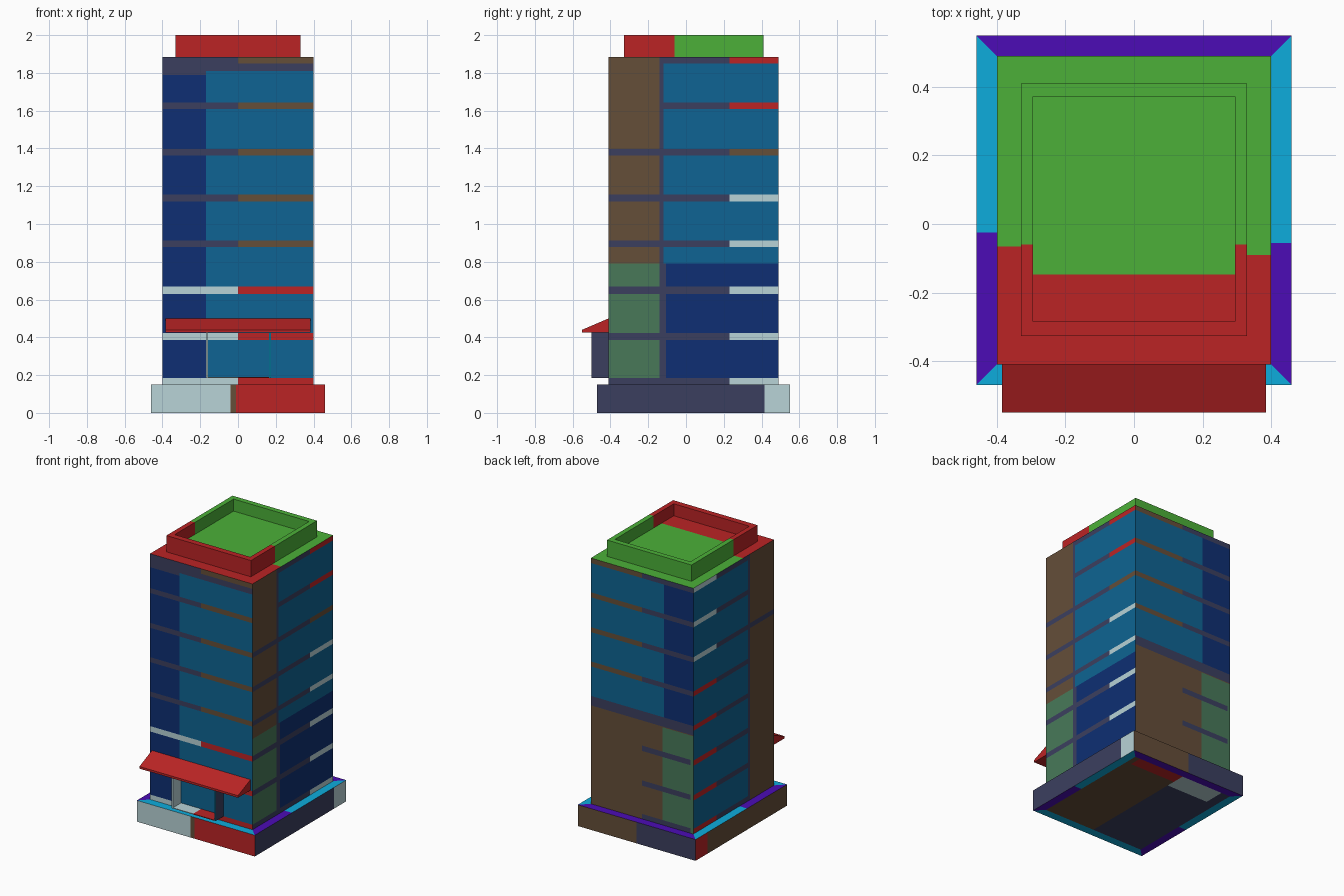
import bpy, bmesh
from mathutils import Vector

if "Cube" in bpy.data.objects:
    bpy.data.objects.remove(bpy.data.objects["Cube"])

# ---------- flat colours (given as sRGB bytes, stored linear) ----------
RGB = {"green": (76, 176, 56), "red": (187, 36, 37), "pale_grey": (184, 211, 215),
       "slate": (59, 63, 95), "brown": (101, 78, 57), "teal": (14, 100, 147),
       "dark_blue": (14, 47, 115), "sage": (72, 121, 89), "cyan": (13, 172, 220),
       "purple": (76, 12, 182)}
NAMES = list(RGB)
MATS = []
for n, c in RGB.items():
    m = bpy.data.materials.new(n)
    lin = [(v / 255 / 12.92) if v < 11 else ((v / 255 + 0.055) / 1.055) ** 2.4 for v in c]
    m.diffuse_color = (*lin, 1)
    m.use_nodes = True
    m.node_tree.nodes["Principled BSDF"].inputs["Base Color"].default_value = m.diffuse_color
    MATS.append(m)


def finish(bm, name):
    me = bpy.data.meshes.new(name)
    bmesh.ops.remove_doubles(bm, verts=bm.verts, dist=1e-5)
    bm.to_mesh(me)
    bm.free()
    for m in MATS:
        me.materials.append(m)
    ob = bpy.data.objects.new(name, me)
    bpy.context.collection.objects.link(ob)
    return ob


def face(bm, pts, normal, colour):
    f = bm.faces.new([bm.verts.new(p) for p in pts])
    f.normal_update()
    if f.normal.dot(Vector(normal)) < 0:
        f.normal_flip()
    f.material_index = NAMES.index(colour)


def painted(bm, pt, normal, rects):
    """Wall cut into a grid by coloured rectangles (u0,u1,v0,v1,colour); last wins."""
    u0, u1, v0, v1, _ = rects[0]
    us = sorted({round(x, 4) for r in rects for x in r[:2] if u0 <= x <= u1})
    vs = sorted({round(x, 4) for r in rects for x in r[2:4] if v0 <= x <= v1})
    for a, b in zip(us, us[1:]):
        for c, d in zip(vs, vs[1:]):
            cu, cv = (a + b) / 2, (c + d) / 2
            col = [r[4] for r in rects if r[0] < cu < r[1] and r[2] < cv < r[3]][-1]
            face(bm, [pt(a, c), pt(b, c), pt(b, d), pt(a, d)], normal, col)


def plane_x(x): return lambda u, v: (x, u, v)
def plane_y(y): return lambda u, v: (u, y, v)
def plane_z(z): return lambda u, v: (u, v, z)


def box(bm, x0, x1, y0, y1, z0, z1, c, **over):
    painted(bm, plane_x(x0), (-1, 0, 0), [(y0, y1, z0, z1, over.get("left", c))])
    painted(bm, plane_x(x1), (1, 0, 0), [(y0, y1, z0, z1, over.get("right", c))])
    painted(bm, plane_y(y0), (0, -1, 0), [(x0, x1, z0, z1, over.get("front", c))])
    painted(bm, plane_y(y1), (0, 1, 0), [(x0, x1, z0, z1, c)])
    painted(bm, plane_z(z0), (0, 0, -1), [(x0, x1, y0, y1, c)])
    painted(bm, plane_z(z1), (0, 0, 1), [(x0, x1, y0, y1, c)])


X, YF, YB = 0.40, -0.41, 0.49           # tower footprint
BX, BF, BB = 0.46, -0.47, 0.55          # plinth footprint
Z0, Z1 = 0.15, 1.885
BANDS = [(.15, .185), (.385, .422), (.63, .668), (.878, .912), (1.12, 1.155),
         (1.362, 1.397), (1.608, 1.643), (1.85, 1.885)]

# ---------- tower: four painted walls and roof deck ----------
bm = bmesh.new()
front = [(-X, X, Z0, Z1, "teal"), (-X, -.17, Z0, Z1, "dark_blue"),
         (-X, X, 1.81, Z1, "slate"), (-X, -.17, 1.79, Z1, "slate")]
for i, (a, b) in enumerate(BANDS):
    front += [(-X, 0, a, b, "pale_grey" if i < 3 else "slate"),
              (0, X, a, b, "red" if i < 3 else "brown")]
painted(bm, plane_y(YF), (0, -1, 0), front)

right = [(YF, YB, Z0, Z1, "slate"), (YF, -.14, .79, Z1, "brown"), (YF, -.14, Z0, .79, "sage"),
         (-.12, YB, .79, Z1, "teal"), (-.105, YB, Z0, .79, "dark_blue")]
for i, (a, b) in enumerate(BANDS):
    right += [(YF if i < 6 else -.14, .23, a, b, "slate"),
              (.23, YB, a, b, "pale_grey" if i < 5 else "brown" if i == 5 else "red")]
painted(bm, plane_x(X), (1, 0, 0), right)

left = [(YF, YB, Z0, Z1, "slate"), (YF, -.14, Z0, Z1, "brown"), (-.12, YB, Z0, Z1, "teal")]
for i, (a, b) in enumerate(BANDS):
    left += [(YF if i == 5 else -.14, .23, a, b, "slate"),
             (.23, YB, a, b, "red" if i < 5 else "pale_grey")]
painted(bm, plane_x(-X), (-1, 0, 0), left)

back = [(-X, X, Z0, Z1, "teal"), (-X, -.17, Z0, Z1, "dark_blue"),
        (-X, X, Z0, .86, "brown"), (-X, -.16, Z0, .84, "sage"), (-X, X, .845, .912, "slate")]
for i, (a, b) in enumerate(BANDS):
    if i < 3:
        back += [(-X + .02, 0, a, b, "slate")]
    elif i > 3:
        back += [(-X, 0, a, b, "slate"), (0, X, a, b, "brown")]
painted(bm, plane_y(YB), (0, 1, 0), back)

painted(bm, plane_z(Z1), (0, 0, 1), [(-X, X, YF, YB, "red"), (-X, 0, -.065, YB, "green"),
                                     (0, X, -.09, YB, "green")])
finish(bm, "tower")

# ---------- plinth: painted sides, mitred rim above and below ----------
bm = bmesh.new()
painted(bm, plane_y(BF), (0, -1, 0), [(-BX, BX, 0, Z0, "red"), (-BX, -.04, 0, Z0, "pale_grey"),
                                      (-.04, -.01, 0, Z0, "brown")])
painted(bm, plane_y(BB), (0, 1, 0), [(-BX, BX, 0, Z0, "slate"), (0, BX, 0, Z0, "brown")])
painted(bm, plane_x(BX), (1, 0, 0), [(BF, BB, 0, Z0, "slate"), (.415, BB, 0, Z0, "pale_grey")])
painted(bm, plane_x(-BX), (-1, 0, 0), [(BF, BB, 0, Z0, "brown"), (.415, BB, 0, Z0, "red")])
for z, n in ((Z0, (0, 0, 1)), (0, (0, 0, -1))):
    face(bm, [(-BX, BF, z), (BX, BF, z), (X, YF, z), (-X, YF, z)], n, "cyan")
    face(bm, [(-BX, BB, z), (BX, BB, z), (X, YB, z), (-X, YB, z)], n, "purple")
    for s, cut in ((-1, -.025), (1, -.055)):
        face(bm, [(s * BX, BF, z), (s * BX, cut, z), (s * X, cut, z), (s * X, YF, z)], n, "purple")
        face(bm, [(s * BX, cut, z), (s * BX, BB, z), (s * X, YB, z), (s * X, cut, z)], n, "cyan")
painted(bm, plane_z(0), (0, 0, -1), [(-X, X, YF, YB, "slate"), (0, X, YF, YB, "brown"),
                                     (-.33, 0, .34, YB, "pale_grey"), (0, .36, .40, YB, "red")])
finish(bm, "plinth")

# ---------- roof parapet ring, red at the front and green behind ----------
bm = bmesh.new()
OX, OF, OB, IX, IF, IB, PT, FL = .33, -.327, .41, .295, -.285, .372, 2.0, 1.915
CUT = -.06
for s in (-1, 1):
    for x, n, zb in ((OX, s, Z1), (IX, -s, FL)):
        f, b = (OF, OB) if x == OX else (IF, IB)
        painted(bm, plane_x(s * x), (n, 0, 0), [(f, b, zb, PT, "red"), (CUT, b, zb, PT, "green")])
    xa, xb = sorted((s * IX, s * OX))
    painted(bm, plane_z(PT), (0, 0, 1), [(xa, xb, OF, OB, "red"), (xa, xb, CUT, OB, "green")])
painted(bm, plane_z(PT), (0, 0, 1), [(-IX, IX, OF, IF, "red")])
painted(bm, plane_z(PT), (0, 0, 1), [(-IX, IX, IB, OB, "green")])
painted(bm, plane_y(OF), (0, -1, 0), [(-OX, OX, Z1, PT, "red")])
painted(bm, plane_y(IF), (0, 1, 0), [(-IX, IX, FL, PT, "red")])
painted(bm, plane_y(OB), (0, 1, 0), [(-OX, OX, Z1, PT, "green")])
painted(bm, plane_y(IB), (0, -1, 0), [(-IX, IX, FL, PT, "green")])
finish(bm, "roof_parapet")

# sunken roof floor inside the parapet
bm = bmesh.new()
painted(bm, plane_z(FL), (0, 0, 1), [(-IX, IX, IF, IB, "red"), (-IX, IX, -.147, IB, "green")])
finish(bm, "roof_floor")

# ---------- sloped entrance canopy ----------
bm = bmesh.new()
CX = .385
prof = [(-.55, .425), (-.55, .44), (YF, .5), (YF, .425)]
for s in (-1, 1):
    face(bm, [(s * CX, y, z) for y, z in prof], (s, 0, 0), "red")
for (p, q), n in zip(zip(prof, prof[1:] + prof[:1]), ((0, -1, 0), (0, -1, 2), (0, 1, 0), (0, 0, -1))):
    face(bm, [(-CX, *p), (CX, *p), (CX, *q), (-CX, *q)], n, "red")
finish(bm, "entrance_canopy")

# ---------- thin entrance porch frame ----------
bm = bmesh.new()
box(bm, -.17, -.158, -.50, YF, .185, .425, "pale_grey", left="brown")
box(bm, .165, .175, -.50, YF, .185, .425, "slate", front="cyan")
finish(bm, "porch_side_walls")
bm = bmesh.new()
box(bm, -.158, 0, -.50, YF, .185, .19, "pale_grey")
box(bm, 0, .165, -.50, YF, .185, .19, "red")
finish(bm, "porch_floor")
